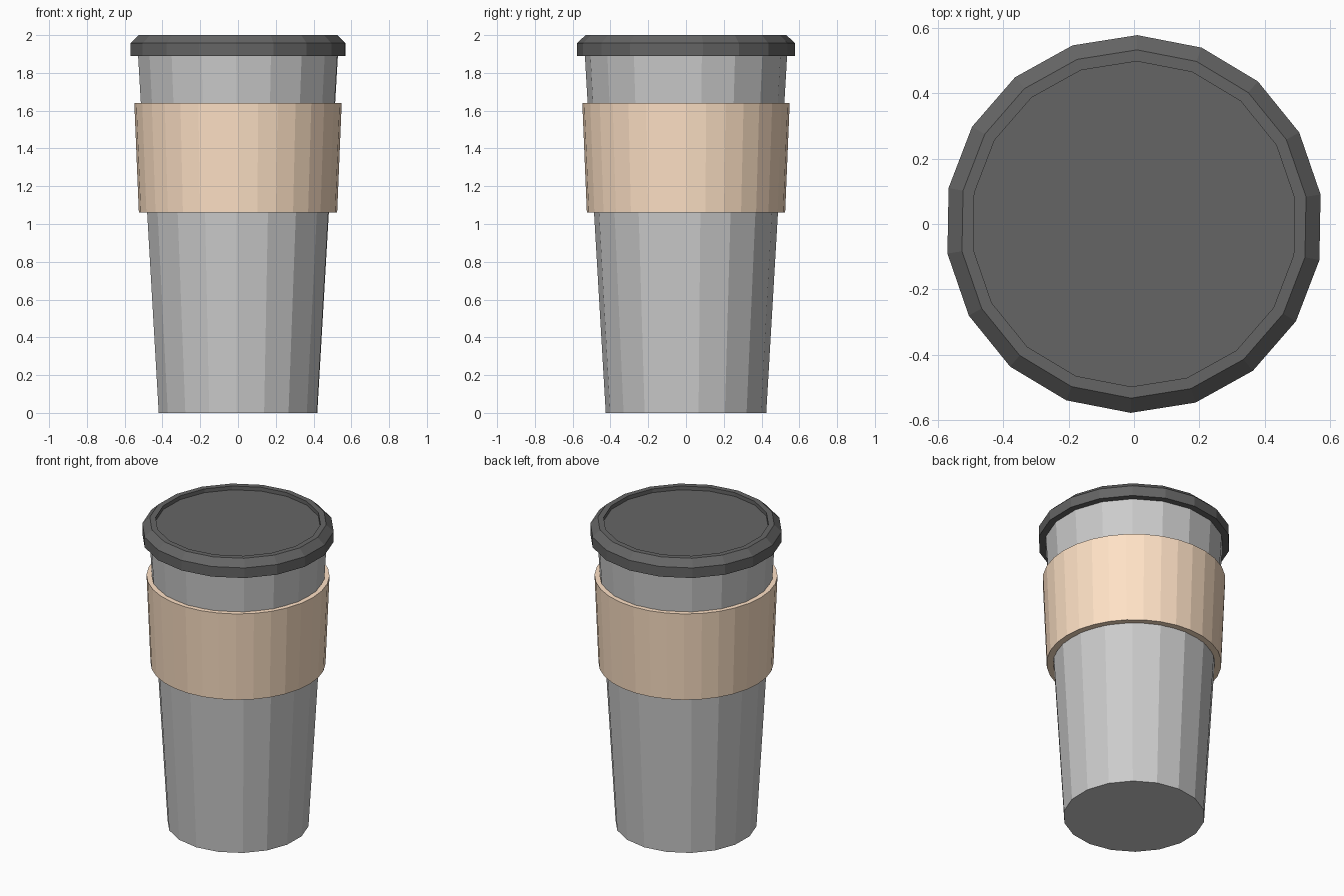
import bpy, bmesh
from math import sin, cos, radians, pi

if "Cube" in bpy.data.objects:
    bpy.data.objects.remove(bpy.data.objects["Cube"])


def material(name, color):
    m = bpy.data.materials.new(name)
    m.diffuse_color = (*color, 1)
    m.use_nodes = True
    m.node_tree.nodes["Principled BSDF"].inputs["Base Color"].default_value = m.diffuse_color
    return m


def lathe(name, profile, sides, start=0, mat=None, closed=False):
    """Spin (radius, z) points round z; open profiles get flat end caps."""
    bm = bmesh.new()
    rings = [[bm.verts.new((r * cos(start + 2 * pi * i / sides),
                            r * sin(start + 2 * pi * i / sides), z))
              for i in range(sides)] for r, z in profile]
    pairs = list(zip(rings, rings[1:]))
    if closed:
        pairs.append((rings[-1], rings[0]))
    else:
        bm.faces.new(rings[0])
        bm.faces.new(rings[-1])
    for a, b in pairs:
        for i in range(sides):
            j = (i + 1) % sides
            bm.faces.new((a[i], a[j], b[j], b[i]))
    bmesh.ops.recalc_face_normals(bm, faces=bm.faces)
    mesh = bpy.data.meshes.new(name)
    bm.to_mesh(mesh)
    bm.free()
    obj = bpy.data.objects.new(name, mesh)
    bpy.context.collection.objects.link(obj)
    if mat:
        mesh.materials.append(mat)
    return obj


black = material("black_plastic", (0.13, 0.13, 0.13))
tan = material("tan_cardboard", (1.0, 0.76, 0.565))
turn = radians(9)

# Tapered 18-sided cup
lathe("cup", [(0.425, 0), (0.536, 1.90)], 18, turn)

# Lid with chamfered rim and shallow recessed top
lathe("lid", [(0.577, 1.89), (0.577, 1.957), (0.532, 2.0),
              (0.497, 2.0), (0.497, 1.975)], 18, turn, black)

# Finer-sided sleeve: a tapered tube around the cup
lathe("sleeve", [(0.525, 1.06), (0.549, 1.64), (0.517, 1.64), (0.485, 1.06)],
      32, 0, tan, closed=True)
